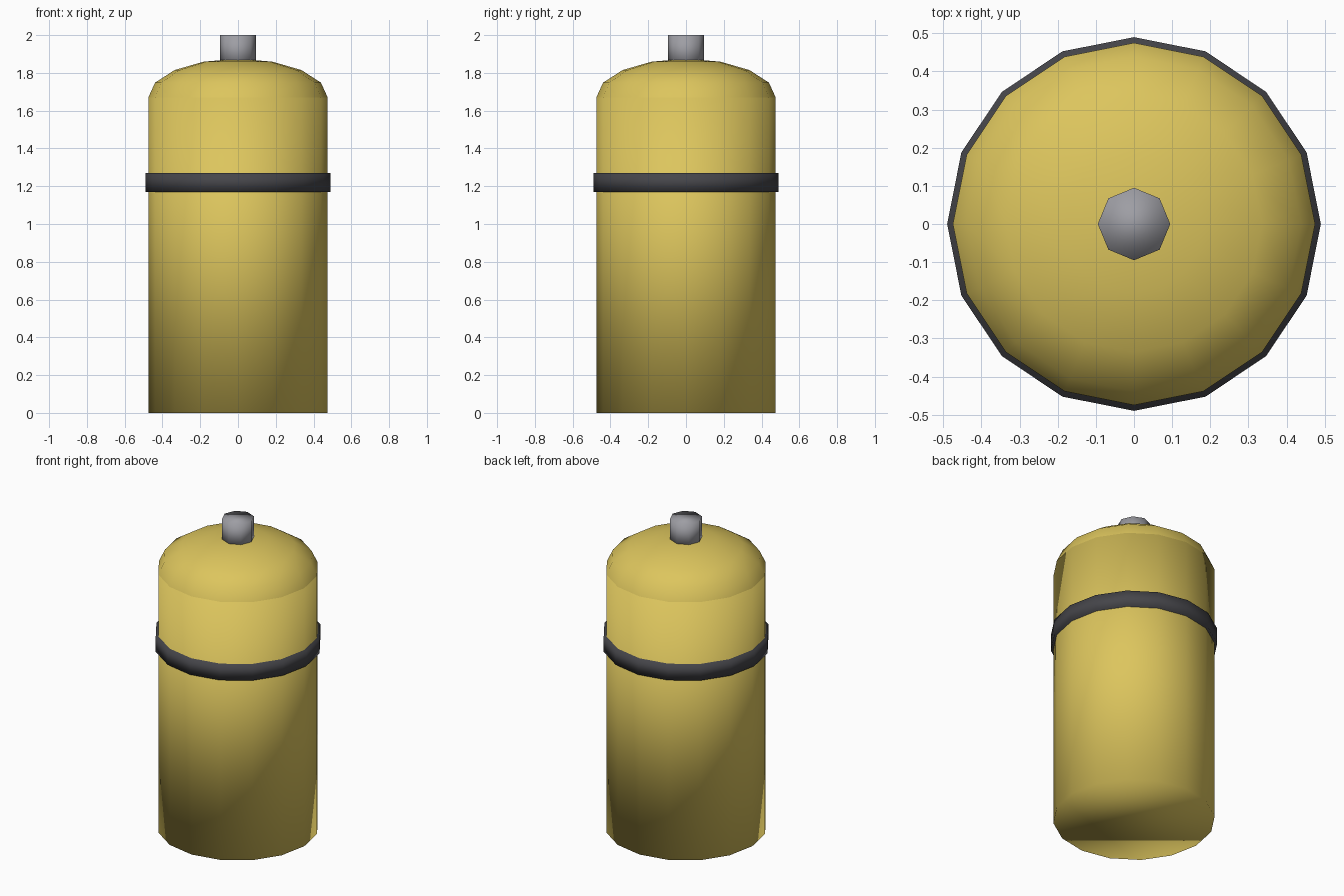
import bpy, bmesh, math

if "Cube" in bpy.data.objects:
    bpy.data.objects.remove(bpy.data.objects["Cube"])


def material(name, rgb):
    m = bpy.data.materials.new(name)
    m.diffuse_color = (*rgb, 1.0)
    m.use_nodes = True
    m.node_tree.nodes["Principled BSDF"].inputs["Base Color"].default_value = m.diffuse_color
    return m


yellow = material("yellow paint", (0.72, 0.56, 0.11))
black = material("dark rubber", (0.06, 0.06, 0.068))
steel = material("grey metal", (0.34, 0.34, 0.37))


def finish(name, bm, mat):
    bmesh.ops.recalc_face_normals(bm, faces=bm.faces[:])
    for f in bm.faces:
        f.smooth = True
    me = bpy.data.meshes.new(name)
    bm.to_mesh(me)
    bm.free()
    me.materials.append(mat)
    ob = bpy.data.objects.new(name, me)
    bpy.context.collection.objects.link(ob)
    return ob


def ring(bm, r, z, n):
    return [bm.verts.new((r * math.cos(2 * math.pi * i / n),
                          r * math.sin(2 * math.pi * i / n), z)) for i in range(n)]


def bridge(bm, a, b):
    n = len(a)
    for i in range(n):
        j = (i + 1) % n
        bm.faces.new((a[i], a[j], b[j], b[i]))


def cylinder(name, r, z0, z1, n, mat):
    bm = bmesh.new()
    low, high = ring(bm, r, z0, n), ring(bm, r, z1, n)
    bridge(bm, low, high)
    bm.faces.new(low[::-1])
    bm.faces.new(high)
    return finish(name, bm, mat)


# Tank body, strap and valve
cylinder("tank_body", 0.475, 0.0, 1.67, 16, yellow)
cylinder("strap", 0.49, 1.17, 1.27, 16, black)
cylinder("valve", 0.095, 1.84, 2.0, 8, steel)

# Flattened half-sphere dome on top of the body
bm = bmesh.new()
rings = [ring(bm, 0.475 * math.cos(a), 1.67 + 0.205 * math.sin(a), 16)
         for a in (math.radians(22.5 * k) for k in range(4))]
for a, b in zip(rings, rings[1:]):
    bridge(bm, a, b)
tip = bm.verts.new((0, 0, 1.875))
for i in range(16):
    bm.faces.new((rings[-1][i], rings[-1][(i + 1) % 16], tip))
finish("tank_dome", bm, yellow)
